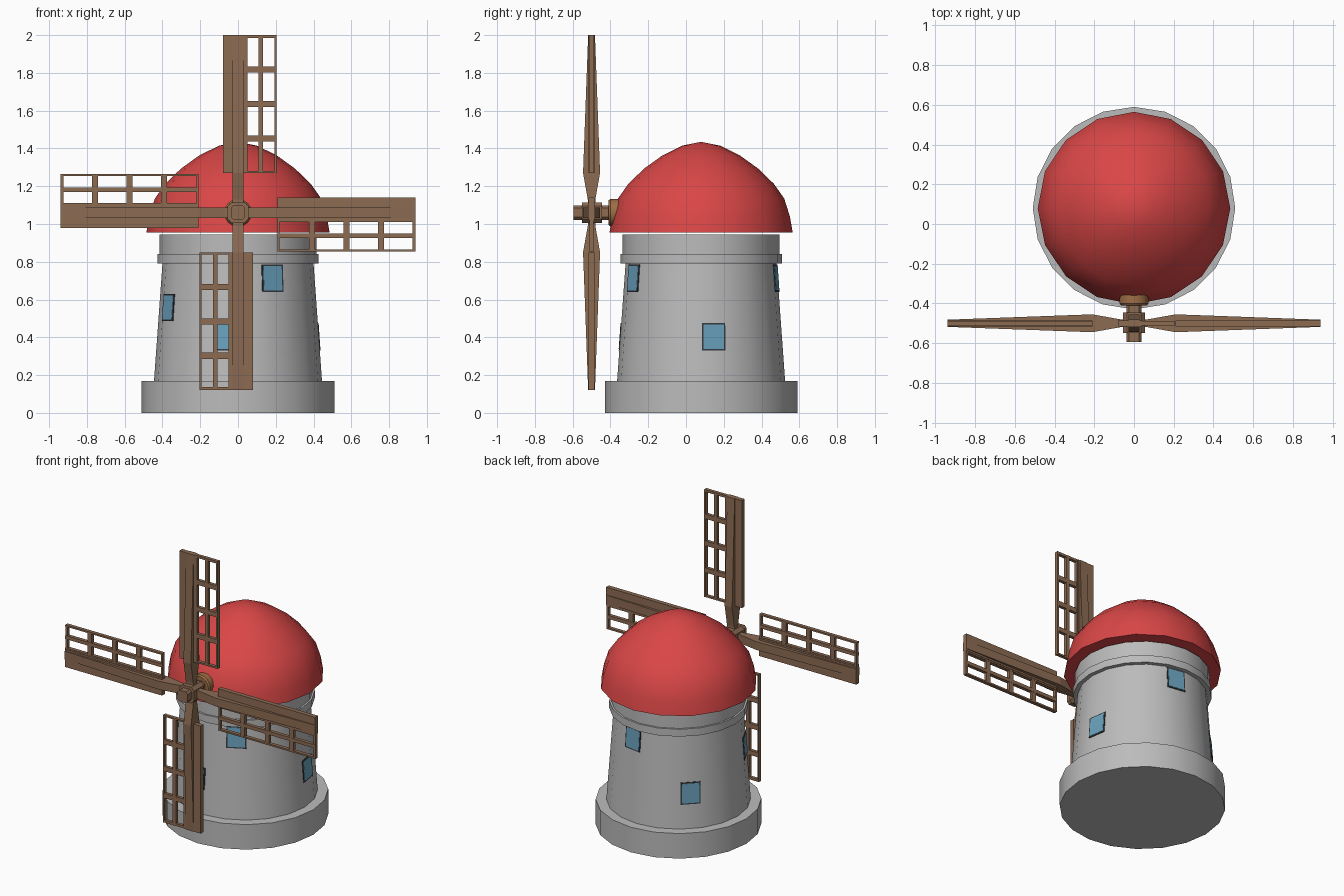
import bpy, bmesh, math
from mathutils import Matrix, Vector

if "Cube" in bpy.data.objects:
    bpy.data.objects.remove(bpy.data.objects["Cube"])

CY = 0.08            # tower axis is at y = CY
HUB = Vector((0, -0.50, 1.06))


def material(name, rgb):
    m = bpy.data.materials.new(name)
    m.diffuse_color = (*rgb, 1)
    m.use_nodes = True
    m.node_tree.nodes["Principled BSDF"].inputs["Base Color"].default_value = m.diffuse_color
    return m


STONE = material("grey_stone", (0.50, 0.50, 0.50))
RED = material("red_roof", (0.70, 0.062, 0.062))
WOOD = material("brown_wood", (0.262, 0.147, 0.086))
AXLE = material("light_wood", (0.34, 0.155, 0.060))
GLASS = material("blue_glass", (0.14, 0.35, 0.50))
FRAME = material("dark_frame", (0.035, 0.042, 0.05))


def finish(name, bm, mat, smooth=False):
    bmesh.ops.recalc_face_normals(bm, faces=bm.faces)
    me = bpy.data.meshes.new(name)
    bm.to_mesh(me)
    bm.free()
    me.materials.append(mat)
    ob = bpy.data.objects.new(name, me)
    bpy.context.collection.objects.link(ob)
    if smooth:
        bpy.ops.object.select_all(action='DESELECT')
        ob.select_set(True)
        bpy.context.view_layer.objects.active = ob
        bpy.ops.object.shade_smooth_by_angle(angle=math.radians(32))
    return ob


def lathe(name, profile, sides, mat, matrix):
    """Closed solid turned from (radius, height) points."""
    bm = bmesh.new()
    rings = []
    for r, z in profile:
        if r == 0:
            rings.append([bm.verts.new((0, 0, z))] * sides)
        else:
            rings.append([bm.verts.new((r * math.cos(2 * math.pi * i / sides),
                                        r * math.sin(2 * math.pi * i / sides), z))
                          for i in range(sides)])
    for a, b in zip(rings, rings[1:]):
        for i in range(sides):
            j = (i + 1) % sides
            quad = list(dict.fromkeys((a[i], a[j], b[j], b[i])))
            bm.faces.new(quad)
    for ring, r in ((rings[0], profile[0][0]), (rings[-1], profile[-1][0])):
        if r > 0:
            bm.faces.new(ring)
    bm.transform(matrix)
    return finish(name, bm, mat, True)


def add_box(bm, lo, hi):
    lo, hi = Vector(lo), Vector(hi)
    m = Matrix.Translation((lo + hi) / 2) @ Matrix.Diagonal((*(hi - lo), 1))
    bmesh.ops.create_cube(bm, size=1, matrix=m)


def add_prism(bm, pts, direction):
    """Extrude a flat outline along a direction."""
    f = bm.faces.new([bm.verts.new(p) for p in pts])
    ext = bmesh.ops.extrude_face_region(bm, geom=[f], use_keep_orig=True)
    vs = [g for g in ext['geom'] if isinstance(g, bmesh.types.BMVert)]
    bmesh.ops.translate(bm, verts=vs, vec=direction)


# Tower: plinth, tapering wall, ledge and collar
AXIS = Matrix.Translation((0, CY, 0))
lathe("base_plinth", [(0.51, 0), (0.51, 0.17)], 20, STONE, AXIS)
lathe("tower_wall", [(0.445, 0.165), (0.40, 0.79), (0.427, 0.79), (0.427, 0.84),
                     (0.415, 0.84), (0.415, 0.945)], 20, STONE, AXIS)

# Domed roof
lathe("dome_roof", [(0.485, 0.955), (0.47, 1.04), (0.44, 1.135), (0.385, 1.213),
                    (0.30, 1.295), (0.205, 1.363), (0.10, 1.415), (0, 1.435)],
      16, RED, AXIS)

# Windows, each lying on one wall facet (angle from the front towards +x)
SLOPE = 0.0717
for k, (deg, z) in enumerate([(27, 0.712), (-9, 0.403), (-63, 0.558),
                              (99, 0.403), (171, 0.712), (225, 0.403)]):
    a = math.radians(deg)
    out = Vector((math.sin(a), -math.cos(a), 0))
    side = Vector((math.cos(a), math.sin(a), 0))
    normal = (out + Vector((0, 0, SLOPE))).normalized()
    up = normal.cross(side)
    r = (0.445 - 0.045 * (z - 0.165) / 0.625) * math.cos(math.radians(9))
    m = Matrix((side, up, normal)).transposed().to_4x4()
    m.translation = Vector((0, CY, z)) + out * r
    for label, w, h, top, mat in (("frame", 0.0625, 0.0725, 0.004, FRAME),
                                  ("pane", 0.0545, 0.0645, 0.006, GLASS)):
        bm = bmesh.new()
        add_box(bm, (-w, -h, -0.003), (w, h, top))
        bm.transform(m)
        finish(f"window_{label}_{k + 1}", bm, mat)

# Axle bearing in the roof
TO_FRONT = Matrix.Translation((0, 0, HUB.z)) @ Matrix.Rotation(math.pi / 2, 4, 'X')
lathe("axle_bearing", [(0.07, 0.15), (0.073, 0.40), (0.065, 0.41)], 16, AXLE, TO_FRONT)


# Hub: chamfered square blocks along the axle
def octagon(s, c, y):
    return [(x, y, HUB.z + z) for x, z in
            ((s, c), (c, s), (-c, s), (-s, c), (-s, -c), (-c, -s), (c, -s), (s, -c))]


bm = bmesh.new()
for s, c, y0, y1 in ((0.038, 0.024, -0.595, -0.54), (0.055, 0.034, -0.55, -0.445),
                     (0.038, 0.024, -0.45, -0.40)):
    add_prism(bm, octagon(s, c, y0), (0, y1 - y0, 0))
finish("hub", bm, WOOD)

# Four sails: tapered arm, plank on one side, lattice on the other
R0, R1 = 0.21, 0.94
for k, name in enumerate(("top", "right", "bottom", "left")):
    bm = bmesh.new()
    outline = [(0.02, 0.0), (0.02, 0.07), (0.045, R0), (0.018, R1)]
    outline += [(-y, z) for y, z in reversed(outline)]
    add_prism(bm, [(-0.028, y, z) for y, z in outline], (0.056, 0, 0))
    add_box(bm, (-0.08, -0.015, R0), (0.04, 0.015, R1))
    t = 0.012
    for x0, x1 in ((0.038, 0.050), (0.109, 0.133), (0.194, 0.205)):
        add_box(bm, (x0, -t, R0), (x1, t, R1))
    for i in range(5):
        z = R0 + (R1 - R0) * i / 4
        add_box(bm, (0.04, -t + 0.001, max(z - 0.016, R0)),
                (0.2045, t - 0.001, min(z + 0.016, R1)) if 0 < i < 4 else
                (0.2045, t - 0.001, R0 + 0.011 if i == 0 else R1))
    bm.transform(Matrix.Translation(HUB) @ Matrix.Rotation(k * math.pi / 2, 4, 'Y'))
    finish(f"sail_{name}", bm, WOOD)
